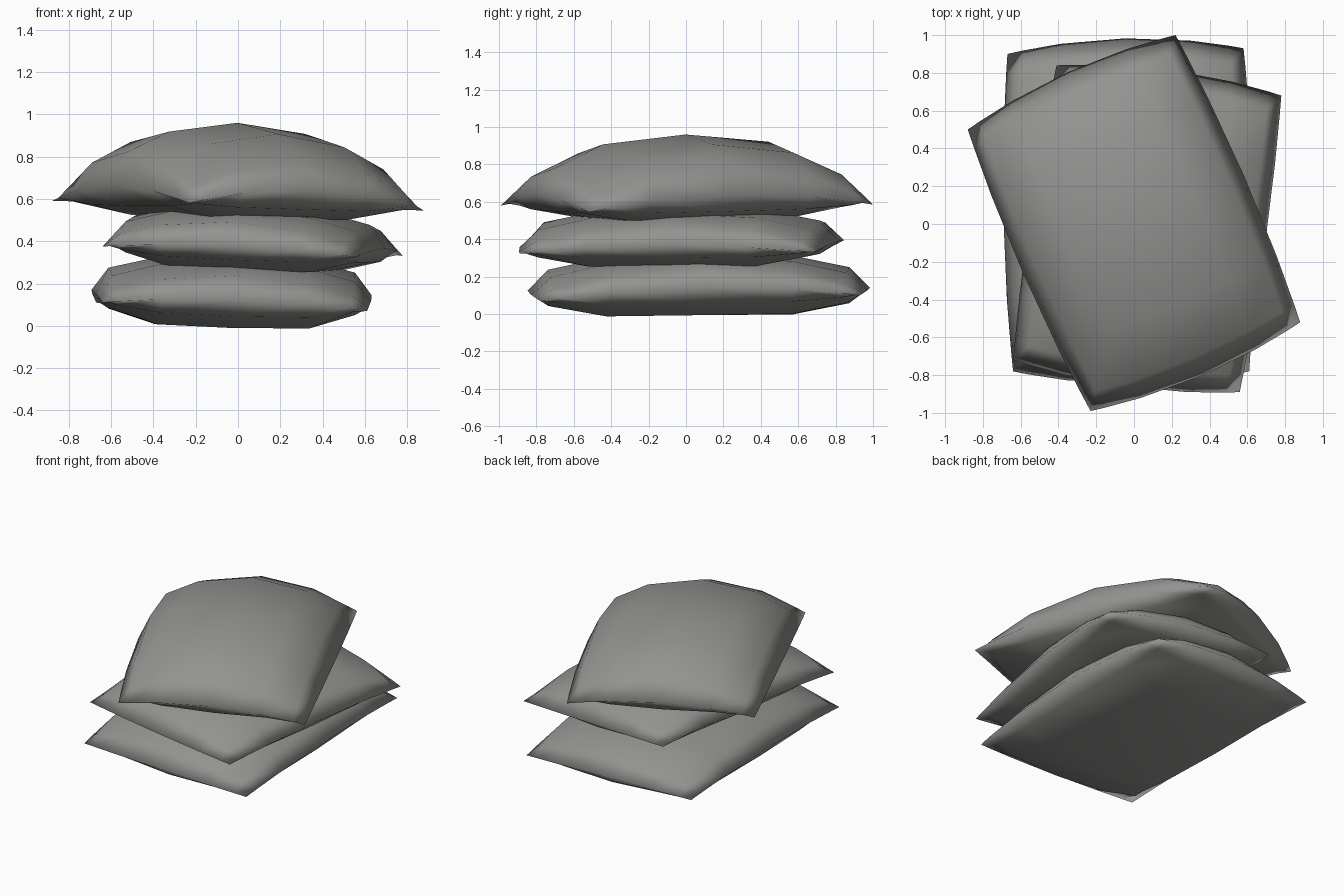
import bpy
import bmesh
from mathutils import Vector

cube = bpy.data.objects.get("Cube")
if cube:
    bpy.data.objects.remove(cube, do_unlink=True)

# Single cloth colour
cloth = bpy.data.materials.new("grey cloth")
cloth.use_nodes = True
GREY = (0.29, 0.295, 0.28, 1)
cloth.diffuse_color = GREY
bsdf = cloth.node_tree.nodes["Principled BSDF"]
bsdf.inputs["Base Color"].default_value = GREY
bsdf.inputs["Roughness"].default_value = 0.9

STEPS = [-1, -0.88, -0.55, 0, 0.55, 0.88, 1]
LAST = len(STEPS) - 1


def puff(k, edge, middle):
    """Fullness of the stuffing at grid line k, from seam to seam."""
    return [0, edge, middle, 1, middle, edge, 0][k]


def make_bag(name, corners, bulge, crown, up, down, edge, middle):
    """Stuffed bag: two puffed sheets sharing one seam around the rim.
    corners run front-left, front-right, back-right, back-left as seen from above;
    bulge, crown and edge are given across and along the bag."""
    a, b, c, d = (Vector(p) for p in corners)
    bm = bmesh.new()

    def sheet_point(i, j, height, soft):
        u, v = STEPS[i], STEPS[j]
        s = (1 + u * (1 + bulge[0] * (1 - v * v))) / 2
        t = (1 + v * (1 + bulge[1] * (1 - u * u))) / 2
        p = a.lerp(b, s).lerp(d.lerp(c, s), t)
        pinch = 1 - 0.6 * (u * v) ** 2  # stuffing thins towards the corners
        p.z += crown[0] * (1 - u * u) + crown[1] * (1 - v * v)
        p.z += height * puff(i, soft[0], middle) * puff(j, soft[1], middle) * pinch
        return p

    def rim(i, j):
        return i in (0, LAST) or j in (0, LAST)

    top, bottom = {}, {}
    for i in range(LAST + 1):
        for j in range(LAST + 1):
            top[i, j] = bm.verts.new(sheet_point(i, j, up, edge))
            bottom[i, j] = top[i, j] if rim(i, j) else bm.verts.new(
                sheet_point(i, j, -down, (0.5, 0.5)))
    for i in range(LAST):
        for j in range(LAST):
            ring = [(i, j), (i + 1, j), (i + 1, j + 1), (i, j + 1)]
            bm.faces.new([top[k] for k in ring])
            bm.faces.new([bottom[k] for k in reversed(ring)])

    mesh = bpy.data.meshes.new(name)
    bm.to_mesh(mesh)
    bm.free()
    mesh.materials.append(cloth)
    mesh.shade_smooth()
    obj = bpy.data.objects.new(name, mesh)
    bpy.context.collection.objects.link(obj)
    return obj


# Stack of three bags, each turned a little differently
make_bag("bottom_bag",
         [(-0.64, -0.78, 0.11), (0.61, -0.78, 0.07), (0.58, 0.93, 0.1), (-0.67, 0.9, 0.11)],
         (0.06, 0.08), (0.035, 0.06), 0.14, 0.19, (0.7, 0.7), 0.95)
make_bag("middle_bag",
         [(-0.64, -0.72, 0.375), (0.56, -0.89, 0.325), (0.78, 0.68, 0.33), (-0.41, 0.84, 0.39)],
         (0.04, 0.07), (0.03, 0.04), 0.145, 0.155, (0.7, 0.7), 0.95)
make_bag("top_bag",
         [(-0.23, -0.99, 0.58), (0.88, -0.52, 0.545), (0.22, 1.0, 0.585), (-0.88, 0.5, 0.59)],
         (0.06, 0.07), (0.08, 0.075), 0.23, 0.22, (0.64, 0.5), 0.9)
